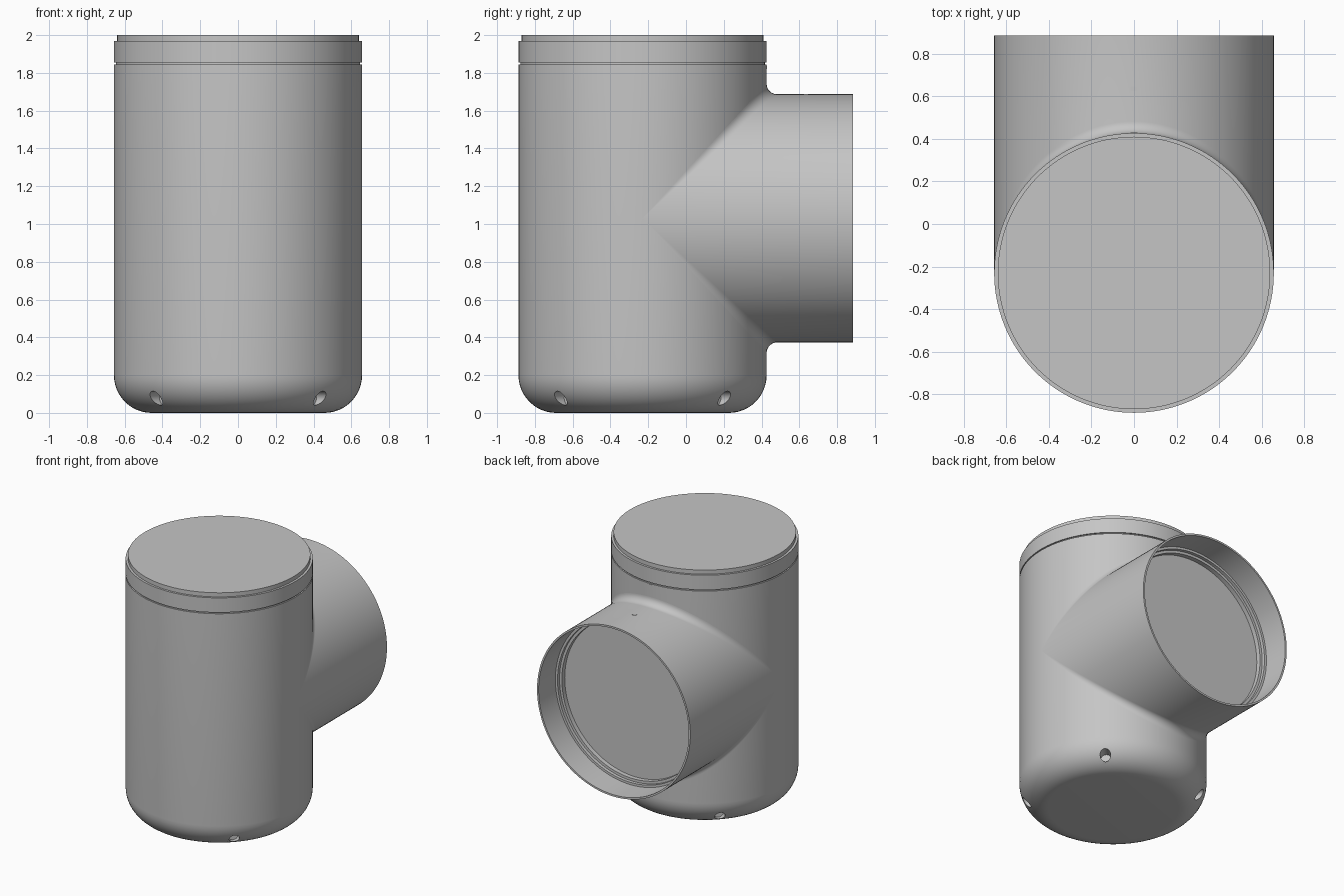
import bpy, bmesh
from math import sin, cos, pi, radians
from mathutils import Vector, Matrix

cube = bpy.data.objects.get("Cube")
if cube:
    bpy.data.objects.remove(cube, do_unlink=True)

R = 0.657          # radius of body and branch
AXIS_Y = -0.23     # body axis
BRANCH_Z = 1.03    # branch axis height
FILLET = 0.055     # rounding where they meet
SEG = 128

grey = bpy.data.materials.new("plain grey")
GREY = (0.56, 0.56, 0.56, 1)
grey.diffuse_color = GREY
grey.use_nodes = True
grey.node_tree.nodes["Principled BSDF"].inputs["Base Color"].default_value = GREY


def finish(name, bm):
    bmesh.ops.recalc_face_normals(bm, faces=bm.faces)
    mesh = bpy.data.meshes.new(name)
    bm.to_mesh(mesh)
    bm.free()
    mesh.materials.append(grey)
    obj = bpy.data.objects.new(name, mesh)
    bpy.context.collection.objects.link(obj)
    return obj


def smooth(obj):
    bpy.ops.object.select_all(action='DESELECT')
    obj.select_set(True)
    bpy.context.view_layer.objects.active = obj
    bpy.ops.object.shade_smooth_by_angle(angle=radians(30))


def loft(name, rings, caps):
    """Skin a list of closed rings, capping the given ring indices."""
    bm = bmesh.new()
    loops = [[bm.verts.new(p) for p in ring] for ring in rings]
    for a, b in zip(loops, loops[1:]):
        for i in range(SEG):
            j = (i + 1) % SEG
            bm.faces.new((a[i], a[j], b[j], b[i]))
    for c in caps:
        bm.faces.new(loops[c])
    return finish(name, bm)


angles = [2 * pi * i / SEG for i in range(SEG)]


def body_ring(r, z):
    return [(r * sin(a), AXIS_Y + r * cos(a), z) for a in angles]


def branch_ring(r, y):
    return [(r * sin(a), y, BRANCH_Z + r * cos(a)) for a in angles]


# Body with rounded base, seam groove, lid band and top step
BASE = 0.2
profile = [(R - BASE + BASE * sin(t), BASE - BASE * cos(t))
           for t in [pi / 2 * i / 12 for i in range(13)]]
profile += [(R, 1.845), (R - 0.01, 1.845), (R - 0.01, 1.855), (R, 1.855),
            (R, 1.968), (0.64, 1.968), (0.64, 2.0)]
body = loft("body", [body_ring(r, z) for r, z in profile], (0, -1))

# Four drain holes in the rounded base
bm = bmesh.new()
for k in range(4):
    turn = Matrix.Rotation(pi / 4 + k * pi / 2, 4, 'Z')
    place = (Matrix.Translation((0, AXIS_Y, 0.078)) @ turn
             @ Matrix.Translation((0.65, 0, 0)) @ Matrix.Rotation(pi / 2, 4, 'Y'))
    bmesh.ops.create_cone(bm, cap_ends=True, segments=24, radius1=0.037,
                          radius2=0.037, depth=0.2, matrix=place)
cutter = finish("hole_cutter", bm)
cutter.hide_render = True
cut = body.modifiers.new("drain_holes", 'BOOLEAN')
cut.operation = 'DIFFERENCE'
cut.solver = 'EXACT'
cut.object = cutter
bpy.context.view_layer.objects.active = body
bpy.ops.object.modifier_apply(modifier=cut.name)
bpy.data.objects.remove(cutter, do_unlink=True)
smooth(body)

# Branch: rolling-ball fillet off the body, then tube, rim, lip and end plate
ARC = 8
rings = []
for s in range(ARC + 1):
    t = s / ARC
    ring = []
    for a in angles:
        n1 = Vector((sin(a), abs(cos(a)), 0))
        n2 = Vector((sin(a), 0, cos(a)))
        centre = (R + FILLET) * Vector((sin(a), abs(cos(a)), cos(a)))
        p = centre - FILLET * n1.lerp(n2, t).normalized()
        ring.append(p + Vector((0, AXIS_Y, BRANCH_Z)))
    rings.append(ring)
rings += [branch_ring(r, y) for r, y in [
    (R, 0.885), (0.643, 0.885), (0.643, 0.68), (0.625, 0.68),
    (0.625, 0.655), (0.605, 0.655), (0.605, 0.62)]]
smooth(loft("branch", rings, (-1,)))


# Small latch tabs on the branch and the body
def tab(name, centre, size):
    bm = bmesh.new()
    bmesh.ops.create_cube(bm, size=1, matrix=Matrix.Translation(centre)
                          @ Matrix.Diagonal((*size, 1)))
    finish(name, bm)


tab("branch_tab", (0, 0.635, BRANCH_Z + R - 0.018), (0.032, 0.02, 0.04))
tab("body_tab", (0, AXIS_Y + R - 0.018, 1.83), (0.032, 0.04, 0.02))
